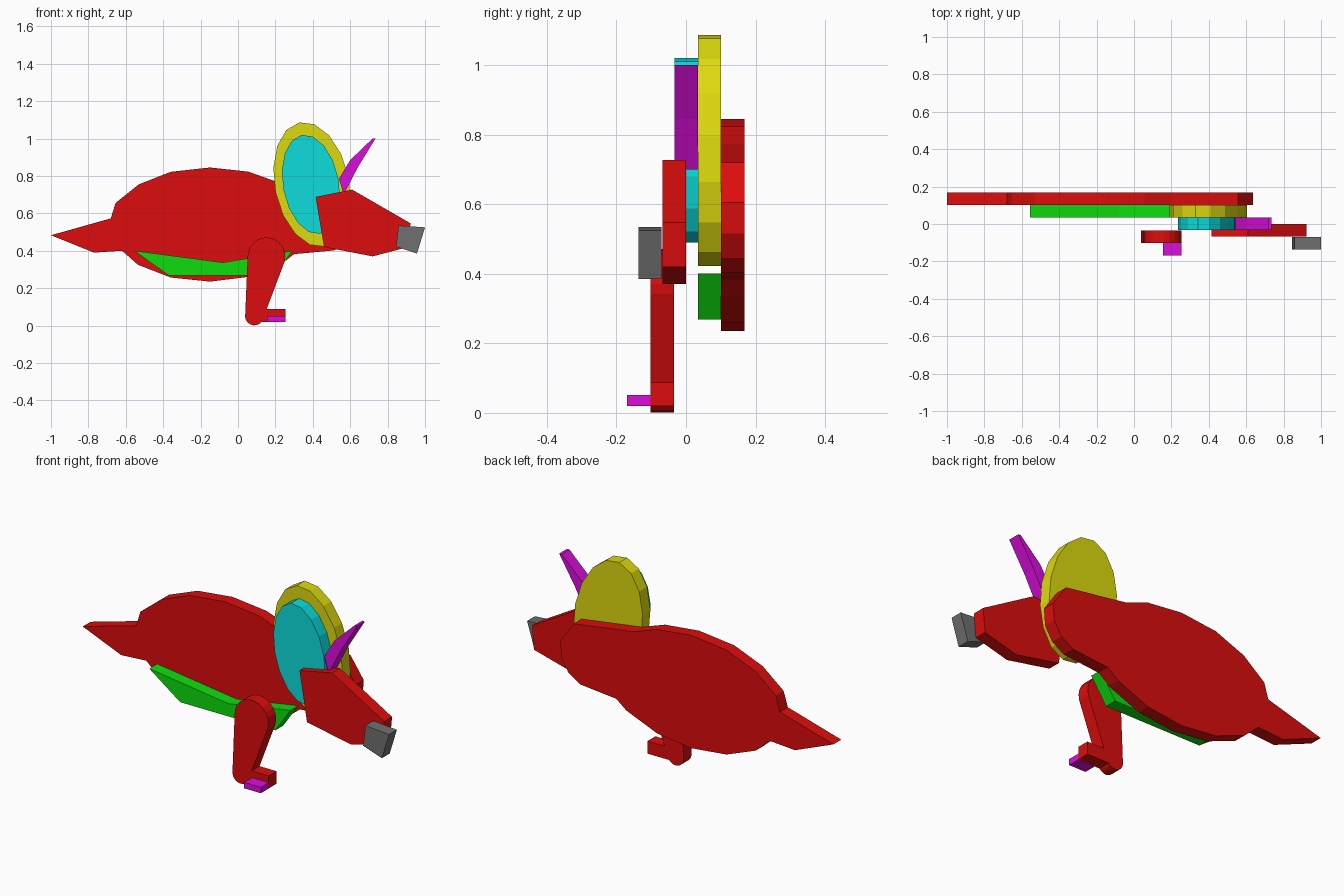
import bpy, bmesh, math

if "Cube" in bpy.data.objects:
    bpy.data.objects.remove(bpy.data.objects["Cube"])


def material(name, rgb):
    m = bpy.data.materials.new(name)
    m.diffuse_color = (*rgb, 1)
    m.use_nodes = True
    m.node_tree.nodes["Principled BSDF"].inputs["Base Color"].default_value = m.diffuse_color
    return m


RED = material("red", (0.72, 0.004, 0.004))
GREEN = material("green", (0.004, 0.72, 0.004))
YELLOW = material("yellow", (0.72, 0.70, 0.004))
CYAN = material("cyan", (0.004, 0.72, 0.72))
MAGENTA = material("magenta", (0.72, 0.004, 0.72))
GREY = material("grey", (0.16, 0.16, 0.16))

THICK = 0.067


def slab(name, outline, y, mat):
    """Extrude an (x, z) outline into a board whose front is at y."""
    bm = bmesh.new()
    face = bm.faces.new([bm.verts.new((x, y, z)) for x, z in outline])
    ext = bmesh.ops.extrude_face_region(bm, geom=[face])
    verts = [v for v in ext["geom"] if isinstance(v, bmesh.types.BMVert)]
    bmesh.ops.translate(bm, vec=(0, THICK, 0), verts=verts)
    bmesh.ops.recalc_face_normals(bm, faces=bm.faces)
    me = bpy.data.meshes.new(name)
    bm.to_mesh(me)
    bm.free()
    me.materials.append(mat)
    ob = bpy.data.objects.new(name, me)
    bpy.context.collection.objects.link(ob)
    return ob


def arc(cx, cz, rx, rz, start, end, steps, tilt=0):
    """Points along a tilted elliptical arc, angles in degrees."""
    t, pts = math.radians(tilt), []
    for i in range(steps + 1):
        a = math.radians(start + (end - start) * i / steps)
        px, pz = rx * math.cos(a), rz * math.sin(a)
        pts.append((cx + px * math.cos(t) - pz * math.sin(t),
                    cz + px * math.sin(t) + pz * math.cos(t)))
    return pts


def box(x0, x1, z0, z1):
    return [(x0, z0), (x1, z0), (x1, z1), (x0, z1)]


# Body with tail and neck, the rearmost layer
slab("body", [(-1, 0.483), (-0.68, 0.573), (-0.655, 0.655), (-0.53, 0.755),
              (-0.36, 0.822), (-0.15, 0.845), (0.055, 0.823), (0.195, 0.773),
              (0.555, 0.72), (0.635, 0.605), (0.628, 0.515), (0.585, 0.445),
              (0.515, 0.402), (0.30, 0.382), (0.24, 0.335), (0.055, 0.26),
              (-0.15, 0.235), (-0.36, 0.257), (-0.535, 0.325),
              (-0.62, 0.40), (-0.77, 0.39)], 0.101, RED)

# Belly plate
slab("belly", [(-0.555, 0.40), (-0.37, 0.268), (0.20, 0.268),
               (0.29, 0.40), (-0.08, 0.337)], 0.034, GREEN)

# Neck frill: outer and inner tilted ellipses
slab("frill_outer", arc(0.396, 0.754, 0.20, 0.339, 0, 337.5, 15, 11.5),
     0.034, YELLOW)
slab("frill_inner", arc(0.39, 0.755, 0.15, 0.269, 0, 337.5, 15, 10.5),
     -0.033, CYAN)

# Brow horn
slab("horn", [(0.735, 1.0), (0.72, 1.0), (0.60, 0.885), (0.54, 0.785),
              (0.565, 0.70), (0.64, 0.845)], -0.033, MAGENTA)

# Head and beak
slab("head", [(0.415, 0.688), (0.61, 0.727), (0.922, 0.547),
              (0.91, 0.42), (0.72, 0.37), (0.46, 0.42)], -0.067, RED)
slab("beak", [(0.858, 0.535), (1.0, 0.525), (0.957, 0.385),
              (0.845, 0.422)], -0.137, GREY)

# Front leg: tapered rounded limb, foot and claw
slab("front_leg", arc(0.152, 0.37, 0.101, 0.101, -16, 184, 12)
     + arc(0.087, 0.05, 0.049, 0.049, 184, 344, 8), -0.102, RED)
slab("foot", box(0.09, 0.255, 0.02, 0.088), -0.102, RED)
slab("claw", box(0.155, 0.255, 0.02, 0.052), -0.169, MAGENTA)
